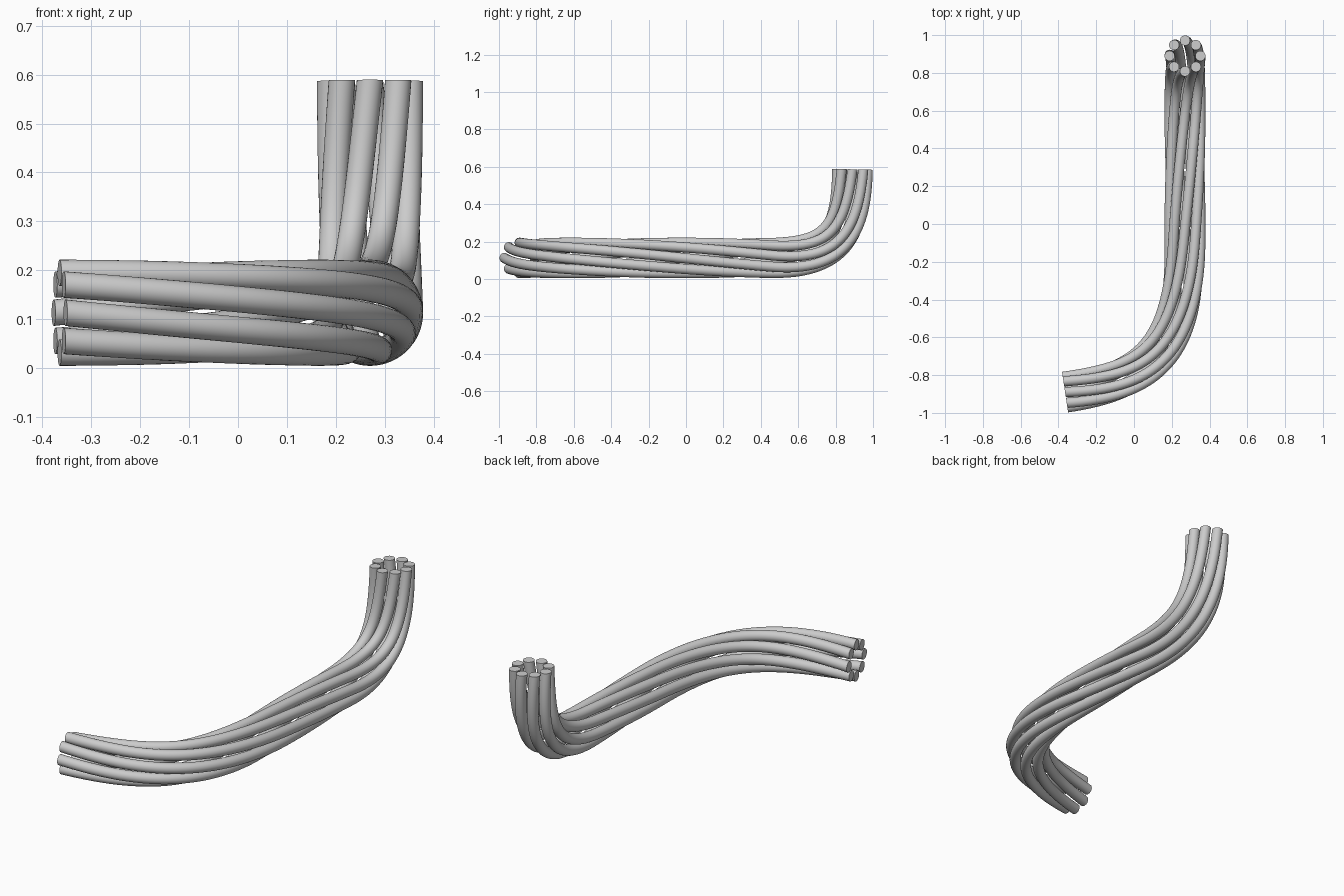
import bpy, bmesh
from math import sin, cos, pi
from mathutils import Vector
from mathutils.geometry import interpolate_bezier

if "Cube" in bpy.data.objects:
    bpy.data.objects.remove(bpy.data.objects["Cube"])

STRANDS, SIDES = 8, 24
RING, WIRE = 0.0815, 0.027      # bundle radius to strand centres, strand radius
TWIST = -pi                     # half a turn over the whole length
Z = 0.113

# centre path: side bend, straight run, upward bend
a = [Vector(p) for p in ((-0.365, -0.89, Z), (0.05, -0.83, Z), (0.27, -0.70, Z), (0.27, -0.10, Z))]
b = [Vector(p) for p in ((0.27, 0.45, Z), (0.27, 0.80, Z), (0.27, 0.884, 0.25), (0.27, 0.89, 0.587))]
path = interpolate_bezier(*a, 40)
path += [a[3].lerp(b[0], i / 20) for i in range(1, 20)]
path += interpolate_bezier(*b, 40)

# frames carried along the path without extra roll
tangents = [(path[min(i + 1, len(path) - 1)] - path[max(i - 1, 0)]).normalized() for i in range(len(path))]
lengths = [0.0]
for p, q in zip(path, path[1:]):
    lengths.append(lengths[-1] + (q - p).length)
right = tangents[0].cross(Vector((0, 0, 1)))
frames = []
for p, t, s in zip(path, tangents, lengths):
    right = (right - t * right.dot(t)).normalized()
    frames.append((p, right.copy(), right.cross(t), s / lengths[-1]))


def strand(index):
    bm = bmesh.new()
    rings = []
    for p, r, u, s in frames:
        ang = 2 * pi * index / STRANDS + TWIST * s
        c = p + (r * cos(ang) + u * sin(ang)) * RING
        rings.append([bm.verts.new(c + (r * cos(v) + u * sin(v)) * WIRE)
                      for v in (2 * pi * k / SIDES + ang for k in range(SIDES))])
    for lo, hi in zip(rings, rings[1:]):
        for k in range(SIDES):
            n = (k + 1) % SIDES
            bm.faces.new((lo[k], lo[n], hi[n], hi[k]))
    # flat cut ends
    bm.faces.new(rings[0])
    bm.faces.new(rings[-1])
    bmesh.ops.recalc_face_normals(bm, faces=bm.faces)
    mesh = bpy.data.meshes.new(f"strand_{index + 1}")
    bm.to_mesh(mesh)
    bm.free()
    ob = bpy.data.objects.new(mesh.name, mesh)
    bpy.context.collection.objects.link(ob)
    bpy.context.view_layer.objects.active = ob
    ob.select_set(True)


# eight twisted strands
for i in range(STRANDS):
    strand(i)
bpy.ops.object.shade_smooth_by_angle()
